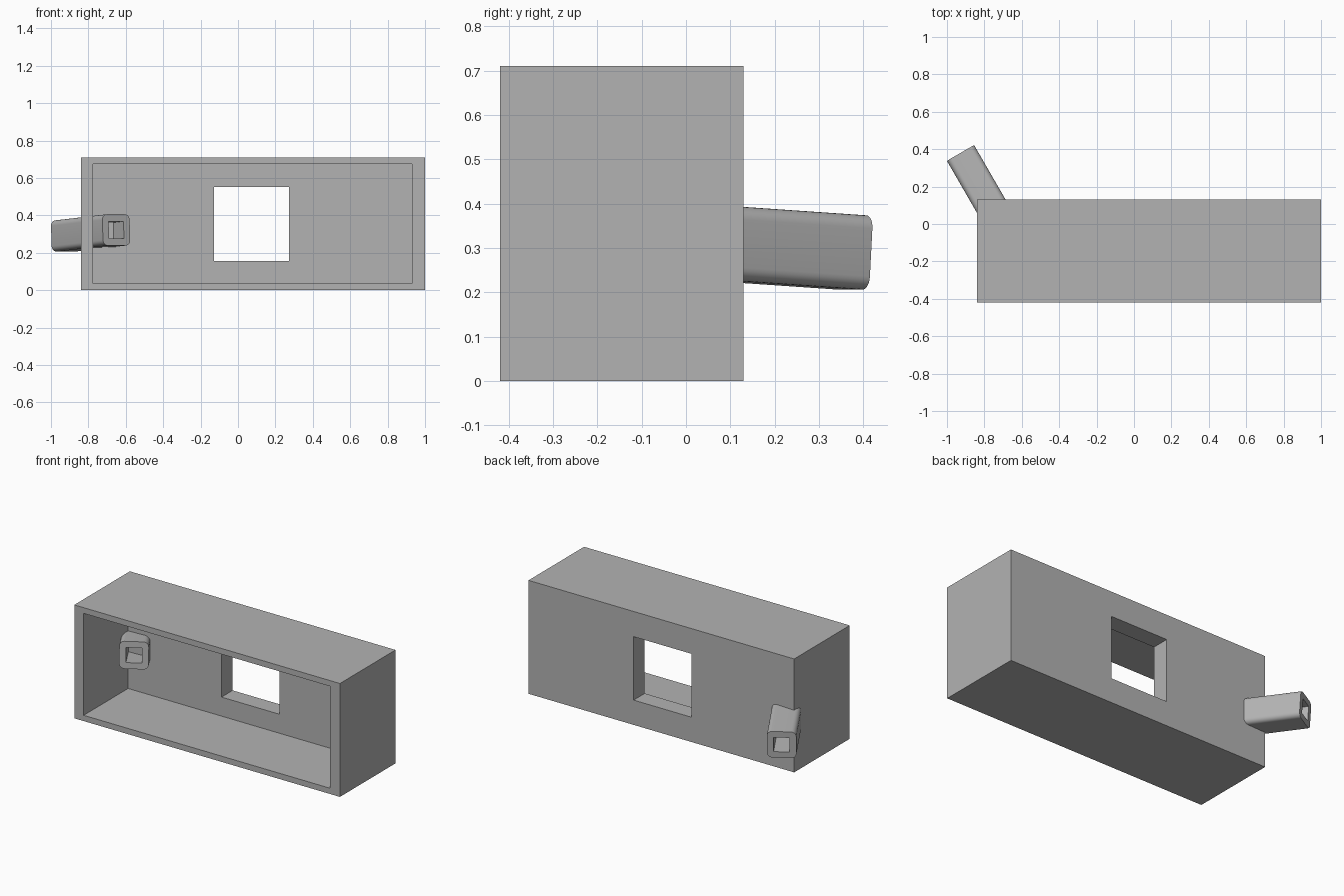
import bpy
import bmesh
from math import radians
from mathutils import Vector

cube = bpy.data.objects.get("Cube")
if cube:
    bpy.data.objects.remove(cube, do_unlink=True)

grey = bpy.data.materials.new("plain grey")
grey.use_nodes = True
colour = (0.45, 0.45, 0.45, 1)
grey.diffuse_color = colour
grey.node_tree.nodes["Principled BSDF"].inputs["Base Color"].default_value = colour


def block(name, low, high, round_along_y=0):
    """Box between two corners, optionally with its lengthwise edges rounded."""
    low, high = Vector(low), Vector(high)
    bm = bmesh.new()
    bmesh.ops.create_cube(bm, size=1)
    bmesh.ops.scale(bm, vec=high - low, verts=bm.verts)
    bmesh.ops.translate(bm, vec=(low + high) / 2, verts=bm.verts)
    if round_along_y:
        edges = [e for e in bm.edges if abs(e.verts[0].co.y - e.verts[1].co.y) > 0.01]
        bmesh.ops.bevel(bm, geom=edges, offset=round_along_y, segments=6,
                        profile=0.5, affect='EDGES')
    mesh = bpy.data.meshes.new(name)
    bm.to_mesh(mesh)
    bm.free()
    mesh.materials.append(grey)
    obj = bpy.data.objects.new(name, mesh)
    bpy.context.collection.objects.link(obj)
    return obj


def cut(obj, *cutters):
    """Subtract the cutters from the object and discard them."""
    bpy.context.view_layer.objects.active = obj
    for cutter in cutters:
        mod = obj.modifiers.new("cut", 'BOOLEAN')
        mod.operation = 'DIFFERENCE'
        mod.solver = 'EXACT'
        mod.object = cutter
        bpy.ops.object.modifier_apply(modifier=mod.name)
        bpy.data.objects.remove(cutter, do_unlink=True)


# Open-fronted case with a square window through its back wall
case = block("case", (-0.84, -0.42, 0), (1, 0.13, 0.71))
cut(case,
    block("cavity", (-0.775, -0.6, 0.036), (0.93, 0.02, 0.674)),
    block("window", (-0.128, -0.2, 0.155), (0.272, 0.3, 0.552)))

# Hollow square tube with rounded corners, slanting through the back wall
half, bore, reach = 0.084, 0.046, 0.275
tube = block("tube", (-half, -reach, -half), (half, reach, half), round_along_y=0.03)
cut(tube, block("bore", (-bore, -1, -bore), (bore, 1, bore)))
tube.location = (-0.788, 0.138, 0.306)
tube.rotation_euler = (radians(-3.4), 0, radians(30))

bpy.ops.object.select_all(action='DESELECT')
tube.select_set(True)
bpy.context.view_layer.objects.active = tube
bpy.ops.object.shade_smooth_by_angle(angle=radians(35))
